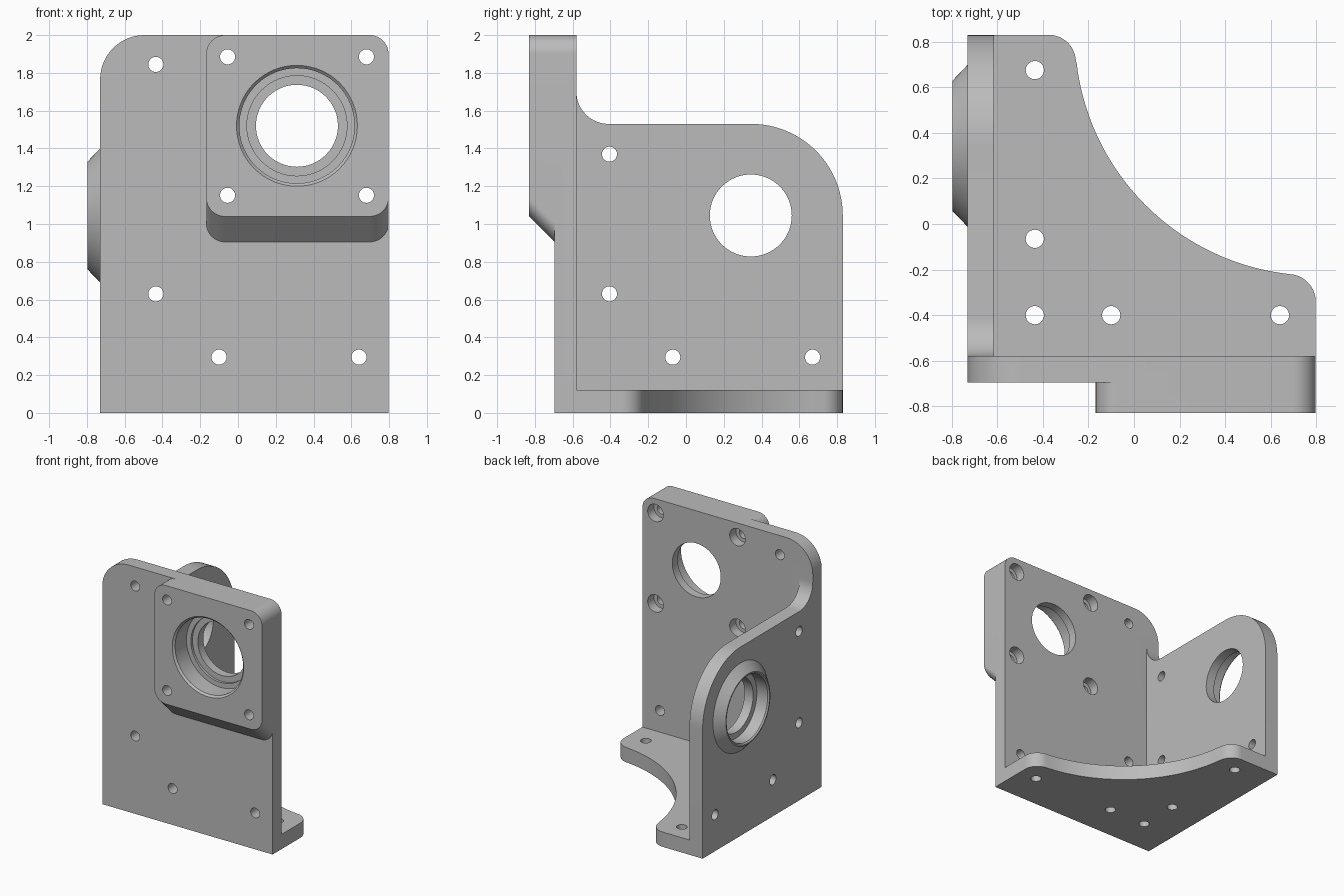
import bpy, bmesh
from math import cos, sin, radians

cube = bpy.data.objects.get("Cube")
if cube:
    bpy.data.objects.remove(cube, do_unlink=True)

metal = bpy.data.materials.new("grey_metal")
metal.use_nodes = True
grey = (0.5, 0.5, 0.5, 1)
metal.diffuse_color = grey
metal.node_tree.nodes["Principled BSDF"].inputs["Base Color"].default_value = grey

# Main dimensions
LEFT, RIGHT = -0.73, 0.797
FACE, WALL, BACK = -0.695, -0.58, 0.83
BOSS_FACE, PAD_FACE = -0.83, -0.797
EMBED = -0.64


def arc(cx, cy, r, a0, a1, n=16):
    angles = [radians(a0 + (a1 - a0) * i / n) for i in range(n + 1)]
    return [(cx + r * cos(a), cy + r * sin(a)) for a in angles]


def place(axis, u, v, d):
    return {"X": (d, u, v), "Y": (u, d, v), "Z": (u, v, d)}[axis]


def add_solid(bm, axis, sections):
    """Closed solid skinned through (outline, depth) sections along an axis."""
    rings = [[bm.verts.new(place(axis, u, v, d)) for u, v in loop] for loop, d in sections]
    n = len(rings[0])
    for a, b in zip(rings, rings[1:]):
        for i in range(n):
            j = (i + 1) % n
            bm.faces.new((a[i], a[j], b[j], b[i]))
    bm.faces.new(rings[0][::-1])
    bm.faces.new(rings[-1])


def add_lathe(bm, axis, centre, profile, n=64):
    loops = [(arc(*centre, r, 0, 360, n)[:-1], d) for r, d in profile]
    add_solid(bm, axis, loops)


def finish(name, bm):
    bmesh.ops.recalc_face_normals(bm, faces=bm.faces)
    mesh = bpy.data.meshes.new(name)
    bm.to_mesh(mesh)
    bm.free()
    mesh.materials.append(metal)
    obj = bpy.data.objects.new(name, mesh)
    bpy.context.collection.objects.link(obj)
    return obj


def part(name, axis, *sections):
    bm = bmesh.new()
    add_solid(bm, axis, sections)
    return finish(name, bm)


def combine(body, other, operation):
    mod = body.modifiers.new(other.name, "BOOLEAN")
    mod.operation, mod.solver, mod.object = operation, "EXACT", other
    bpy.context.view_layer.objects.active = body
    bpy.ops.object.modifier_apply(modifier=mod.name)
    bpy.data.objects.remove(other, do_unlink=True)


# Upright front plate
outline = [(LEFT, 0), (RIGHT, 0)] + arc(RIGHT - 0.1, 1.9, 0.1, 0, 90) \
    + arc(LEFT + 0.235, 1.765, 0.235, 90, 180)
bracket = part("mounting_bracket", "Y", (outline, FACE), (outline, WALL))

# Side plate with rounded back corner and fillet into the front plate
outline = [(EMBED, 0), (BACK, 0)] + arc(0.345, 1.045, 0.485, 0, 90, 24) \
    + arc(-0.41, 1.70, 0.17, 270, 180) + [(EMBED, 1.70)]
side_plate = part("side_plate", "X", (outline, LEFT), (outline, -0.613))

# Base plate with a large scooped edge
outline = [(LEFT, EMBED), (RIGHT, EMBED)] + arc(0.677, -0.34, 0.12, 0, 84) \
    + arc(RIGHT, BACK, 1.056, 263, 187, 40) + arc(-0.375, 0.71, 0.12, 6, 90) + [(LEFT, BACK)]
base_plate = part("base_plate", "Z", (outline, 0), (outline, 0.12))


# Square front boss with sloped underside
def boss_outline(bottom):
    lo, hi, r = -0.168, RIGHT, 0.1
    return arc(hi - r, 1.9, r, 0, 90) + arc(lo + r, 1.9, r, 90, 180) \
        + arc(lo + r, bottom + r, r, 180, 270) + arc(hi - r, bottom + r, r, 270, 360)


front_boss = part("front_boss", "Y", (boss_outline(1.04), BOSS_FACE), (boss_outline(0.905), FACE))

# Conical side boss
bm = bmesh.new()
hub = (0.343, 1.045)
add_lathe(bm, "X", hub, [(0.285, PAD_FACE), (0.355, LEFT), (0.355, -0.68)])
side_boss = finish("side_boss", bm)

for piece in (side_plate, base_plate, front_boss, side_boss):
    combine(bracket, piece, "UNION")

# Stepped bores with chamfered mouths
bm = bmesh.new()
add_lathe(bm, "Y", (0.312, 1.52), [(0.335, -0.845), (0.305, -0.815), (0.305, -0.67),
          (0.265, -0.67), (0.265, -0.65), (0.217, -0.65), (0.217, -0.5)])
add_lathe(bm, "X", hub, [(0.29, -0.812), (0.265, -0.787), (0.265, -0.69),
          (0.217, -0.69), (0.217, -0.5)])

# Plain screw holes in each plate
HOLE = 0.04
for axis, start, end, centres in (
        ("Y", -0.8, -0.5, [(-0.435, 1.845), (-0.435, 0.63), (-0.1, 0.295), (0.64, 0.295)]),
        ("X", -0.85, -0.5, [(-0.405, 1.37), (-0.405, 0.63), (-0.07, 0.295), (0.67, 0.295)]),
        ("Z", -0.1, 0.2, [(-0.435, 0.675), (-0.435, -0.065), (-0.435, -0.4),
                          (-0.1, -0.4), (0.64, -0.4)])):
    for centre in centres:
        add_lathe(bm, axis, centre, [(HOLE, start), (HOLE, end)], 32)

# Boss screw holes, counterbored from behind
for x in (-0.055, 0.68):
    for z in (1.152, 1.885):
        add_lathe(bm, "Y", (x, z), [(HOLE, -0.9), (HOLE, -0.66), (0.07, -0.66), (0.07, -0.5)], 32)

cutter = finish("hole_cutter", bm)
cutter.hide_render = True
combine(bracket, cutter, "DIFFERENCE")

# Smooth curved walls, crisp edges
bpy.ops.object.select_all(action="DESELECT")
bracket.select_set(True)
bpy.context.view_layer.objects.active = bracket
bpy.ops.object.shade_smooth_by_angle(angle=radians(25))
